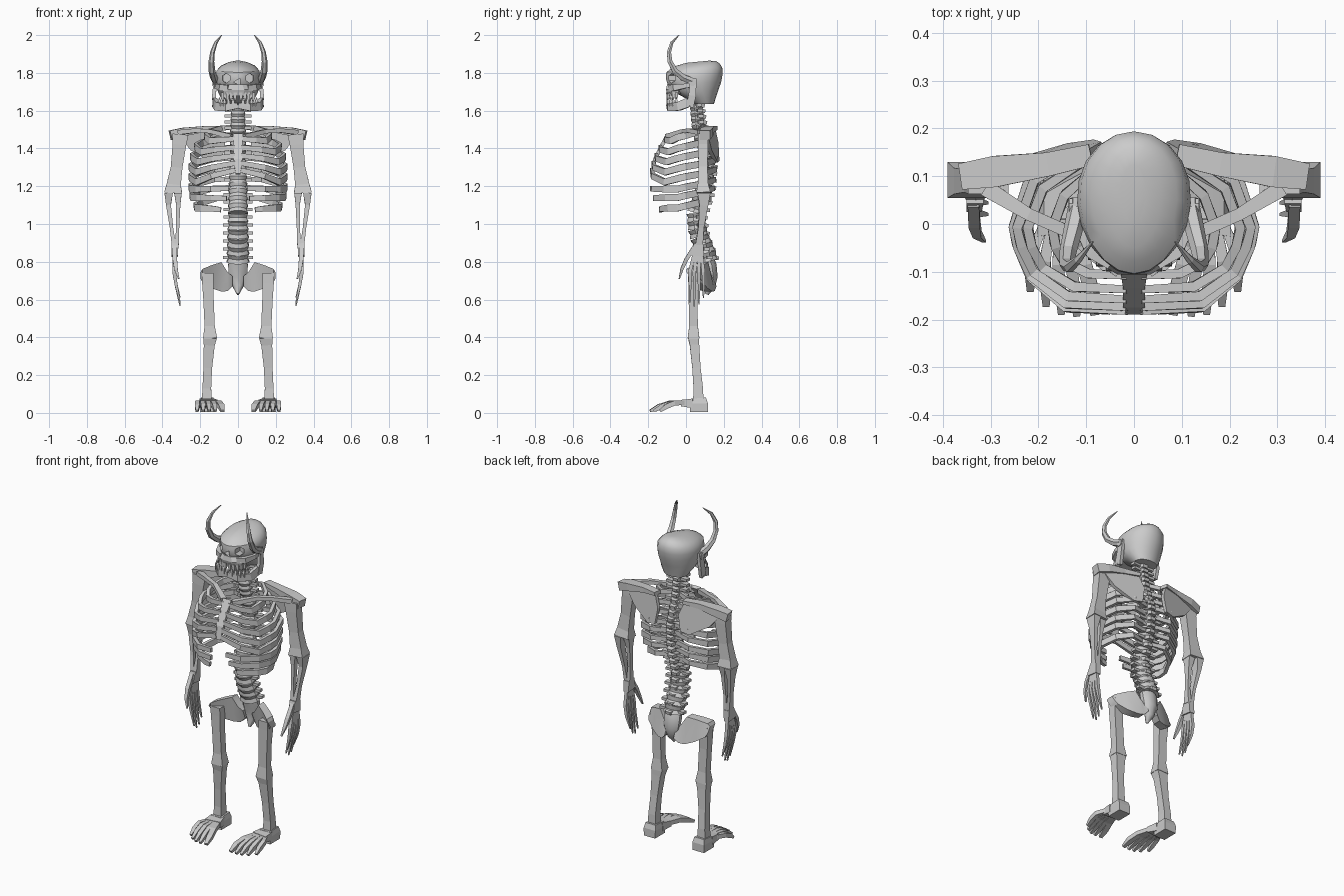
import bpy, bmesh, math
from mathutils import Vector

bone = bpy.data.materials.new("bone_grey")
bone.diffuse_color = (0.6, 0.6, 0.6, 1)


def make(name, shells, mirror=True, smooth=0):
    """Each shell is a list of equal-length rings, lofted and capped."""
    bm = bmesh.new()
    for rings in shells:
        vs = [[bm.verts.new(p) for p in r] for r in rings]
        n = len(vs[0])
        for a, b in zip(vs, vs[1:]):
            for i in range(n):
                j = (i + 1) % n
                bm.faces.new((a[i], a[j], b[j], b[i]))
        bm.faces.new(vs[0][::-1])
        bm.faces.new(vs[-1])
    bmesh.ops.recalc_face_normals(bm, faces=bm.faces)
    me = bpy.data.meshes.new(name)
    bm.to_mesh(me)
    bm.free()
    me.materials.append(bone)
    ob = bpy.data.objects.new(name, me)
    bpy.context.collection.objects.link(ob)
    if smooth:
        bpy.ops.object.select_all(action='DESELECT')
        ob.select_set(True)
        bpy.context.view_layer.objects.active = ob
        bpy.ops.object.shade_smooth_by_angle(angle=math.radians(smooth))
    if mirror:
        m = ob.modifiers.new("mirror", 'MIRROR')
        m.use_mirror_merge = False
    return ob


def tube(pts, sizes, n=4, ref=(0, 1, 0)):
    """Rings along a path; size = (across, along ref)."""
    P = [Vector(p) for p in pts]
    if isinstance(sizes, tuple):
        sizes = [sizes] * len(P)
    rings = []
    for i, p in enumerate(P):
        t = (P[min(i + 1, len(P) - 1)] - P[max(i - 1, 0)]).normalized()
        u = Vector(ref)
        u = (u - t * u.dot(t)).normalized()
        v = t.cross(u)
        r = 0.5 * (math.sqrt(2) if n == 4 else 1)
        angs = [2 * math.pi * (k + 0.5) / n for k in range(n)]
        rings.append([p + v * sizes[i][0] * r * math.cos(a) + u * sizes[i][1] * r * math.sin(a) for a in angs])
    return rings


def lerp_table(table, z):
    for (z0, y0), (z1, y1) in zip(table, table[1:]):
        if z0 >= z >= z1:
            return y0 + (y1 - y0) * (z0 - z) / (z0 - z1)
    return table[-1][1]


UP = (0, 0, 1)

# Cranium: egg outlines stacked in height (z, half width, front y, back y, forward drop)
rings = []
for z, rx, yf, yb, drop in [(1.635, .07, .04, .148, .0), (1.67, .092, -.01, .158, .0), (1.705, .108, -.075, .17, .0),
                            (1.75, .118, -.104, .186, .0), (1.785, .119, -.106, .193, .004),
                            (1.813, .113, -.104, .194, .01), (1.836, .09, -.078, .18, .012),
                            (1.85, .058, -.05, .16, .012), (1.859, .025, .0, .125, .006)]:
    rings.append([Vector((rx * math.sin(t) * (1 - .08 * math.cos(t)),
                          yf + (yb - yf) * (1 - math.cos(t)) / 2, z - drop * math.cos(t)))
                  for t in [2 * math.pi * k / 20 for k in range(20)]])
skull = make("cranium", [rings], mirror=False, smooth=35)

# Eye sockets and nose opening
eye = make("eye_cutter", [tube([(.07, -.2, 1.772), (.06, -.035, 1.772)], (.046, .052), 6, UP)])
nose = make("nose_cutter", [tube([(0, -.2, 1.752), (0, -.07, 1.752)], (.046, .046), 3, UP)], mirror=False)
for c in (eye, nose):
    c.hide_render = True
    c.display_type = 'WIRE'
    b = skull.modifiers.new("opening", 'BOOLEAN')
    b.operation = 'DIFFERENCE'
    b.object = c

# Face bones
make("upper_jaw", [tube([(0, -.055, 1.685), (0, -.06, 1.715), (0, -.06, 1.738)],
                        [(.165, .09), (.175, .1), (.12, .088)], 8)], mirror=False)
make("cheekbone", [tube([(.05, -.085, 1.72), (.09, -.06, 1.722), (.115, -.01, 1.73), (.116, .05, 1.74)],
                        [(.02, .03), (.024, .034), (.016, .024), (.014, .024)], 4, UP)])
make("lower_jaw", [tube([(0, -.09, 1.627), (.06, -.085, 1.617), (.11, -.04, 1.622), (.125, .015, 1.645)],
                        [(.025, .03), (.028, .038), (.024, .045), (.02, .05)], 4, UP),
                   tube([(.125, .02, 1.62), (.127, .033, 1.68), (.119, .04, 1.77)],
                        [(.02, .04), (.02, .04), (.018, .032)])])
teeth = []
for i in range(5):
    a = .18 + i * .27
    x, y = .085 * math.sin(a), -.03 - .068 * math.cos(a)
    long = .02 if i == 2 else 0
    teeth.append(tube([(x, y, 1.695), (x, y, 1.67), (x, y - .004, 1.648 - long)], [(.018, .016), (.016, .014), (.002, .002)]))
    teeth.append(tube([(x * 1.1 + .01, y, 1.625), (x * 1.1 + .01, y, 1.65), (x * 1.1 + .01, y, 1.672)],
                      [(.016, .016), (.014, .014), (.002, .002)]))
make("teeth", teeth)

# Horns with socket blocks
make("horn", [tube([(.118, .03, 1.757), (.128, -.015, 1.775), (.138, -.058, 1.81), (.141, -.085, 1.86),
                    (.135, -.09, 1.91), (.117, -.075, 1.96), (.086, -.037, 2.0)],
                   [(.042, .042), (.04, .04), (.036, .036), (.03, .03), (.025, .025), (.018, .018), (.004, .004)],
                   6, (1, 0, 0)),
              tube([(.105, .035, 1.75), (.136, .035, 1.75)], (.04, .04), 8, UP)])

# Spine: drums, side and rear processes following an S curve
curve = [(1.66, .05), (1.5, .068), (1.35, .115), (1.2, .1), (1.05, .05), (.95, .065), (.85, .105), (.78, .125)]
drums, side_proc, rear_proc = [], [], []
z, step = 1.645, .029
while z > .81:
    y, y2 = lerp_table(curve, z), lerp_table(curve, z - step)
    k = (1.645 - z) / .84
    r = .07 + .044 * k
    mid = (0, (y + y2) / 2, z - step / 2)
    drums.append(tube([(0, y, z), mid, (0, y2, z - step)], [(r * 1.12, r), (r * .92, r * .86), (r * 1.12, r)], 10))
    w = .068 + .012 * k
    side_proc.append(tube([(.02, y + .015, mid[2]), (w, y + .02, mid[2])], [(.034, .016), (.028, .015)], 4, UP))
    rear_proc.append(tube([(0, y + r * .3, mid[2]), (0, y + r * .5 + .012, mid[2] - .005)],
                          [(.056, .024), (.032, .018)], 4, UP))
    z -= step
    step += .0007
make("vertebrae", drums, mirror=False, smooth=35)
make("side_processes", side_proc)
make("rear_processes", rear_proc, mirror=False)
make("sacrum", [tube([(0, .105, .84), (0, .125, .78), (0, .135, .72), (0, .13, .67), (0, .11, .628)],
                     [(.09, .06), (.11, .075), (.1, .065), (.06, .05), (.012, .02)], 10)], mirror=False, smooth=40)

# Breastbone
make("sternum", [tube([(0, -.095, 1.475), (0, -.125, 1.42), (0, -.165, 1.34), (0, -.182, 1.265)],
                      [(.055, .02), (.046, .02), (.046, .02), (.026, .015)])], mirror=False)

# Ribs: five joined to the breastbone, three open (half width, front y, side z, front z, inner x)
ribs = []
for w, yf, zs, zf, xi in [(.17, -.108, 1.458, 1.45, .015), (.222, -.137, 1.4, 1.405, .015),
                          (.244, -.158, 1.347, 1.362, .015), (.252, -.174, 1.293, 1.322, .015),
                          (.252, -.182, 1.24, 1.285, .015),
                          (.252, -.182, 1.185, 1.188, .05), (.247, -.168, 1.14, 1.135, .06),
                          (.225, -.135, 1.085, 1.075, .09)]:
    zb = zs + .055
    yb = lerp_table(curve, zb) + .02
    low = zs - (.018 if xi < .03 else 0)
    ribs.append(tube([(.025, yb, zb), (w * .5, yb + .025, zb - .005), (w * .85, yb - .025, zs + .03),
                      (w, -.005, zs + .01), (w * .97, -.045, zs), (w * .86, yf * .45 - .03, low),
                      (w * .56, yf * .96, (low + zf) / 2), (xi, yf, zf)],
                     [(.018, .022), (.018, .028), (.02, .034), (.02, .036),
                      (.02, .036), (.02, .035), (.02, .03), (.016, .026)], 4, UP))
make("ribs", ribs)

# Shoulder girdle
make("collarbone", [tube([(.31, .075, 1.485), (.22, .02, 1.495), (.14, -.015, 1.49), (.03, -.095, 1.462)],
                         [(.035, .025), (.026, .022), (.026, .022), (.034, .028)], 4, UP)])
blade = [(.33, .10, 1.485), (.22, .125, 1.508), (.1, .142, 1.513), (.068, .16, 1.43),
         (.085, .165, 1.335), (.14, .157, 1.325), (.25, .125, 1.39)]
make("shoulder_blade", [[[Vector(p) + Vector((0, d, 0)) for p in blade] for d in (-.01, .012)]], smooth=30)
make("shoulder_ridge", [tube([(.358, .1, 1.47), (.29, .11, 1.487), (.18, .125, 1.503), (.09, .145, 1.508)],
                             [(.055, .05), (.065, .045), (.05, .03), (.045, .02)], 4, UP)])

# Arms
make("upper_arm", [tube([(.305, .09, 1.475), (.31, .09, 1.42), (.325, .09, 1.3), (.34, .09, 1.21), (.343, .092, 1.165)],
                        [(.085, .055), (.072, .055), (.062, .047), (.075, .055), (.095, .075)])])
make("forearm", [tube([(.367, .095, 1.165), (.368, .095, 1.10), (.352, .08, .98), (.34, .07, .89)],
                      [(.045, .07), (.026, .045), (.018, .03), (.022, .04)]),
                 tube([(.318, .09, 1.165), (.316, .085, 1.10), (.319, .075, .98), (.324, .07, .89)],
                      [(.04, .055), (.022, .034), (.016, .026), (.022, .04)])])
hand = [tube([(.333, .068, .895), (.335, .06, .83)], [(.036, .05), (.032, .07)])]
for i in range(4):
    y = .02 + i * .024
    tip = (.585, .565, .575, .61)[i]
    hand.append(tube([(.336, .045 + i * .012, .85), (.338, y, .745), (.328, y + .002, .68), (.307, y, tip)],
                     [(.018, .016), (.019, .019), (.016, .015), (.006, .006)]))
hand.append(tube([(.336, .045, .88), (.334, .0, .81), (.328, -.022, .76), (.314, -.036, .71)],
                 [(.024, .022), (.024, .02), (.018, .016), (.008, .006)]))
make("hand", hand)

# Pelvis wings: sections in x (x, y, bottom, top, depth)
wing = []
for x, y, zb, zt, d in [(.03, .125, .67, .725, .05), (.055, .115, .645, .745, .05), (.088, .105, .642, .798, .05),
                        (.14, .075, .66, .782, .055), (.188, .045, .69, .762, .06), (.198, .04, .71, .745, .05)]:
    wing.append([Vector((x, y + sy * d / 2 - sz * .012, zt if sz > 0 else zb))
                 for sy, sz in ((-1, -1), (1, -1), (1, 1), (-1, 1))])
make("pelvis_wing", [wing], smooth=30)

# Legs
make("thigh_bone", [tube([(.16, .04, .74), (.16, .038, .69), (.156, .037, .6), (.15, .04, .46), (.148, .04, .395)],
                         [(.062, .06), (.06, .052), (.055, .046), (.054, .046), (.075, .062)])])
make("shin_bone", [tube([(.148, .04, .4), (.152, .045, .36), (.16, .055, .24), (.165, .065, .13), (.165, .065, .07)],
                        [(.072, .058), (.058, .05), (.046, .044), (.046, .05), (.052, .055)])])

# Feet
foot = [tube([(.163, .068, .005), (.163, .068, .05), (.163, .066, .078)], [(.075, .095), (.078, .095), (.066, .08)]),
        tube([(.163, .04, .05), (.155, -.02, .052)], [(.08, .05), (.095, .034)], 4, UP)]
for i in range(5):
    tip_x, tip_y = (.082, .12, .152, .184, .217)[i], (-.188, -.191, -.187, -.17, -.138)[i]
    w = .032 if i == 0 else .024
    mid_x = .104 + i * .0275
    foot.append(tube([(.125 + i * .016, .0, .055), (mid_x, tip_y * .45, .052), (tip_x * .7 + mid_x * .3, tip_y * .75, .034),
                      (tip_x, tip_y, .01)], [(.018, .024), (w, .026), (w, .026), (w * .6, .014)], 4, UP))
make("foot", foot)
